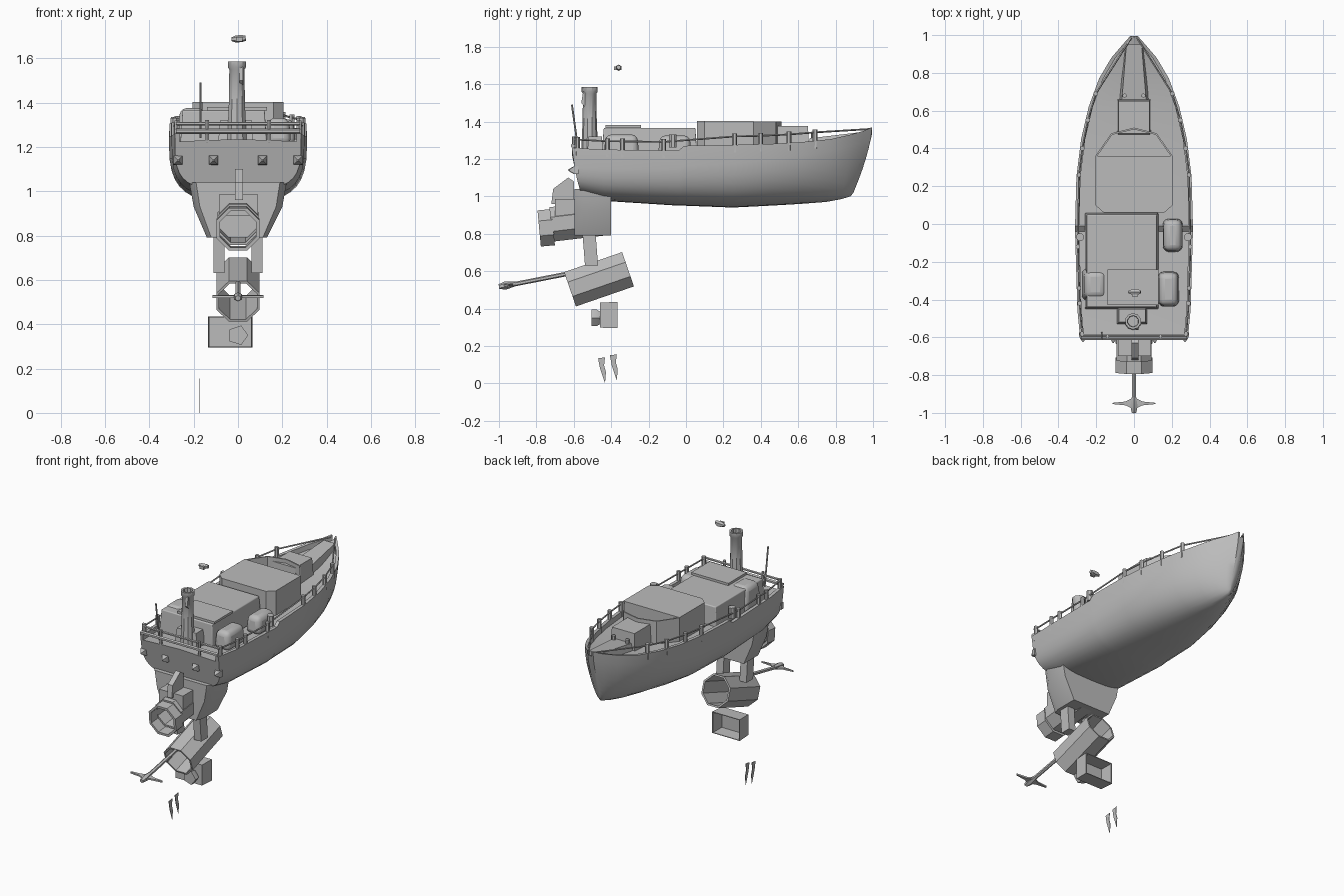
import bpy, bmesh, math
from mathutils import Vector

cube = bpy.data.objects.get("Cube")
if cube:
    bpy.data.objects.remove(cube, do_unlink=True)

grey = bpy.data.materials.new("plain grey")
grey.use_nodes = True
grey.diffuse_color = (0.5, 0.5, 0.5, 1)
grey.node_tree.nodes["Principled BSDF"].inputs["Base Color"].default_value = (0.5, 0.5, 0.5, 1)


def finish(name, bm, smooth=True):
    bmesh.ops.recalc_face_normals(bm, faces=bm.faces)
    mesh = bpy.data.meshes.new(name)
    bm.to_mesh(mesh)
    bm.free()
    mesh.materials.append(grey)
    ob = bpy.data.objects.new(name, mesh)
    bpy.context.collection.objects.link(ob)
    if smooth:
        bpy.ops.object.select_all(action='DESELECT')
        ob.select_set(True)
        bpy.context.view_layer.objects.active = ob
        bpy.ops.object.shade_smooth_by_angle(angle=math.radians(35))
    return ob


def loft(name, rings, ends=True, join=False, smooth=True):
    """Skin closed rings; optionally cap the ends or join last to first."""
    bm = bmesh.new()
    loops = [[bm.verts.new(p) for p in ring] for ring in rings]
    pairs = list(zip(loops, loops[1:])) + ([(loops[-1], loops[0])] if join else [])
    for a, b in pairs:
        for i in range(len(a)):
            j = (i + 1) % len(a)
            bm.faces.new((a[i], a[j], b[j], b[i]))
    if ends and not join:
        bm.faces.new(loops[0])
        bm.faces.new(loops[-1])
    return finish(name, bm, smooth)


def spindle(name, start, end, profile, sides=8, hollow=False):
    """Turned shape along an axis; profile lists (position 0..1, radius)."""
    start, end = Vector(start), Vector(end)
    axis = end - start
    turn = axis.to_track_quat('Z', 'Y')
    rings = []
    for t, r in profile:
        angles = [math.tau * (i + 0.5) / sides for i in range(sides)]
        rings.append([start + axis * t + turn @ Vector((r * math.cos(a), r * math.sin(a), 0)) for a in angles])
    return loft(name, rings, join=hollow)


def rod(name, start, end, r, sides=6):
    return spindle(name, start, end, [(0, r), (1, r)], sides)


def pipe(name, start, end, r, wall=0.008, sides=8):
    return spindle(name, start, end, [(0, r), (1, r), (1, r - wall), (0, r - wall)], sides, True)


def block(name, x, y, z, taper=0.0, bevel=0.0):
    """Box between ranges, its top drawn in by taper."""
    def ring(h, d):
        return [(x[0] + d, y[0] + d, h), (x[1] - d, y[0] + d, h), (x[1] - d, y[1] - d, h), (x[0] + d, y[1] - d, h)]
    ob = loft(name, [ring(z[0], 0), ring(z[1], taper)])
    if bevel:
        mod = ob.modifiers.new("soft edges", 'BEVEL')
        mod.width, mod.segments = bevel, 3
    return ob


def plate(name, outline, x, thick):
    """Side outline (y, z) given thickness across x."""
    return loft(name, [[(x + s * thick / 2, y, z) for y, z in outline] for s in (-1, 1)], smooth=False)


# Hull stations: y, half width, keel z, gunwale z, roundness, lean of the end
stations = [
    (-0.61, 0.285, 1.01, 1.26, 4.0, -0.05), (-0.45, 0.30, 0.975, 1.25, 3.6, -0.02),
    (-0.04, 0.312, 0.95, 1.245, 3.2, 0), (-0.01, 0.312, 0.95, 1.27, 3.2, 0),
    (0.25, 0.305, 0.94, 1.275, 2.9, 0), (0.45, 0.28, 0.95, 1.28, 2.6, 0),
    (0.62, 0.24, 0.96, 1.29, 2.3, 0), (0.77, 0.185, 0.97, 1.305, 2.1, 0.02),
    (0.88, 0.12, 0.985, 1.33, 2.0, 0.05), (0.95, 0.06, 1.0, 1.35, 2.0, 0.07),
    (0.995, 0.02, 1.02, 1.37, 2.0, 0.10)]


def hull_ring(y, w, keel, top, n, lean):
    outer = []
    for i in range(10):
        a = math.pi / 2 * i / 9
        c, s = max(math.cos(a), 0.0) ** (2 / n), math.sin(a) ** (2 / n)
        if i == 9:
            c = 0
        outer.append((w * c, y - lean * s ** 1.5, top - (top - keel) * s))
    rim = max(w - 0.022, w * 0.5)
    inner = [(0, y, top - 0.025), (rim, y, top - 0.035), (rim, y, top)]
    half = inner + outer
    return half + [(-px, py, pz) for px, py, pz in reversed(half[1:-1])]


loft("hull", [hull_ring(*s) for s in stations])


def gunwale(y):
    for a, b in zip(stations, stations[1:]):
        if a[0] <= y <= b[0]:
            t = (y - a[0]) / (b[0] - a[0])
            return a[1] + (b[1] - a[1]) * t, a[3] + (b[3] - a[3]) * t


# Railings
posts = [-0.58, -0.42, -0.34, -0.12, 0.26, 0.40, 0.55, 0.69]
for side, label in ((1, "left"), (-1, "right")):
    tops = []
    for y in posts:
        w, z = gunwale(y)
        x = side * (w - 0.012)
        rod("stanchion_" + label, (x, y, z - 0.04), (x, y, z + 0.06), 0.013)
        tops.append((x, y, z + 0.045))
    tops.append((side * 0.015, 0.985, 1.36))
    for a, b in zip(tops, tops[1:]):
        rod("rail_" + label, a, b, 0.005, 5)
    for x in (0.11, 0.27):
        y = -0.60 if x < 0.2 else -0.595
        spindle("stern_fender_" + label, (side * x, y + 0.02, 1.14), (side * x, y - 0.03, 1.14),
                [(0, 0.03), (0.45, 0.028), (1, 0.004)], 4)
    rod("stern_post_" + label, (side * 0.14, -0.60, 1.22), (side * 0.14, -0.60, 1.32), 0.01)
    spindle("side_fender_" + label, (side * 0.285, -0.07, 1.26), (side * 0.285, -0.07, 1.33), [(0, 0.022), (1, 0.022)])
rod("stern_rail", (-0.28, -0.59, 1.305), (0.28, -0.59, 1.305), 0.008)
rod("stern_rail_low", (-0.28, -0.605, 1.27), (0.28, -0.605, 1.27), 0.012)
rod("aerial", (-0.17, -0.575, 1.24), (-0.17, -0.61, 1.49), 0.005)

# Deckhouse and lockers
block("deckhouse", (-0.26, 0.13), (-0.45, 0.06), (1.22, 1.365), 0.01, 0.006)
block("roof_plate", (-0.14, 0.13), (-0.43, -0.24), (1.365, 1.38))
block("locker_right", (-0.28, -0.13), (-0.41, -0.23), (1.21, 1.375), 0.02, 0.03)
block("locker_left_fore", (0.15, 0.26), (-0.15, 0.03), (1.21, 1.325), 0.01, 0.03)
block("locker_left_aft", (0.125, 0.24), (-0.44, -0.25), (1.21, 1.33), 0.01, 0.03)

# Wheelhouse: closed aft roof and sunken cockpit forward
plan = [(-0.16, 0.06), (0.16, 0.06), (0.205, 0.10), (0.205, 0.36), (0.12, 0.48), (0, 0.51), (-0.12, 0.48), (-0.205, 0.36), (-0.205, 0.10)]


def plan_ring(z, k=1.0):
    return [(x * k, 0.28 + (y - 0.28) * k, z) for x, y in plan]


loft("wheelhouse_walls", [plan_ring(1.22), plan_ring(1.40), plan_ring(1.40, 0.96), plan_ring(1.22, 0.96)], join=True)
aft = [p for p in plan if p[1] <= 0.37]
loft("wheelhouse_roof", [[(x, y, z) for x, y in aft] for z in (1.30, 1.402)])
loft("cockpit_floor", [plan_ring(1.25, 0.97), plan_ring(1.31, 0.97)])

# Foredeck
block("fore_cabin", (-0.09, 0.09), (0.47, 0.66), (1.23, 1.375), 0.008)
for x in (-0.05, 0.05):
    rod("bollard", (x, 0.68, 1.24), (x, 0.68, 1.34), 0.012)
loft("fore_hatch", [[(-w, y, z - 0.06), (w, y, z - 0.06), (w * 0.8, y, z), (-w * 0.8, y, z)]
                    for y, w, z in ((0.66, 0.08, 1.31), (0.95, 0.05, 1.345))])

# Funnel
block("funnel_base", (-0.09, 0.07), (-0.53, -0.44), (1.22, 1.32), 0.01)
spindle("funnel", (-0.005, -0.515, 1.22), (-0.005, -0.515, 1.585),
        [(0, 0.046), (0.5, 0.038), (0.9, 0.036), (0.93, 0.043), (1, 0.043), (1, 0.03), (0.85, 0.028)], 10)
plate("funnel_whistle", [(-0.56, 1.5), (-0.55, 1.56), (-0.54, 1.56), (-0.54, 1.48)], 0.015, 0.015)

# Loose masthead lamp
spindle("lamp", (-0.03, -0.36, 1.685), (0.035, -0.36, 1.69), [(0, 0.008), (0.3, 0.016), (0.7, 0.016), (1, 0.012)], 6)
block("lamp_foot", (-0.01, 0.02), (-0.385, -0.345), (1.675, 1.695))

# Drive housing below the stern
section = [(-0.22, 1.04), (-0.20, 0.93), (-0.14, 0.79), (0.13, 0.79), (0.20, 0.93), (0.22, 1.04)]
loft("drive_housing", [[(x * k, y, z) for x, z in section] for y, k in ((-0.595, 0.86), (-0.55, 1), (-0.40, 1))])
pipe("nozzle_ring", (0, -0.785, 0.828), (0, -0.71, 0.835), 0.105, 0.016)
pipe("nozzle_body", (0, -0.72, 0.85), (0, -0.42, 0.885), 0.10, 0.012)
block("nozzle_bracket", (-0.085, 0.09), (-0.70, -0.57), (0.89, 0.985))
plate("nozzle_fin", [(-0.72, 0.96), (-0.71, 1.04), (-0.63, 1.10), (-0.60, 1.08), (-0.60, 0.96)], 0.005, 0.035)

# Propeller leg
for x in (-0.085, 0.085):
    loft("leg_plate", [[(x - 0.025, y - 0.035, z), (x + 0.025, y - 0.035, z), (x + 0.025, y + 0.035, z), (x - 0.025, y + 0.035, z)]
                       for y, z in ((-0.505, 0.63), (-0.52, 0.82))])
pipe("drive_tube", (0, -0.62, 0.503), (0, -0.31, 0.61), 0.105, 0.012)
rod("propeller_shaft", (0, -0.97, 0.52), (0, -0.46, 0.62), 0.012)
spindle("propeller_hub", (0, -1.0, 0.517), (0, -0.91, 0.533), [(0, 0.013), (0.4, 0.022), (1, 0.012)], 6)
loft("propeller_blades", [[(s * w, -0.95 + d, 0.525 + h) for d, h in ((-t, -0.006), (t, -0.004), (t, 0.006), (-t, 0.004))]
                          for s, w, t in ((-1, 0.115, 0.003), (-1, 0.045, 0.01), (0, 0, 0.032), (1, 0.045, 0.01), (1, 0.115, 0.003))])

# Loose open box with stub
frame = [(-0.135, 0.295), (0.065, 0.295), (0.065, 0.435), (-0.135, 0.435)]


def box_ring(y, k):
    return [(-0.035 + (x + 0.035) * k, y, 0.365 + (z - 0.365) * k) for x, z in frame]


loft("open_box", [box_ring(-0.46, 0.96), box_ring(-0.365, 1), box_ring(-0.365, 0.94), box_ring(-0.45, 0.9)])
spindle("box_stub", (0, -0.505, 0.35), (0, -0.45, 0.35), [(0, 0.046), (0.5, 0.046), (1, 0.03)], 5)

# Loose thin fins
fin = [(-0.47, 0.134), (-0.433, 0.139), (-0.438, 0.096), (-0.428, 0.06), (-0.433, 0.0), (-0.46, 0.08)]
for dy, dz in ((0, 0), (0.063, 0.016)):
    plate("loose_fin", [(y + dy, z + dz) for y, z in fin], -0.175, 0.003)
